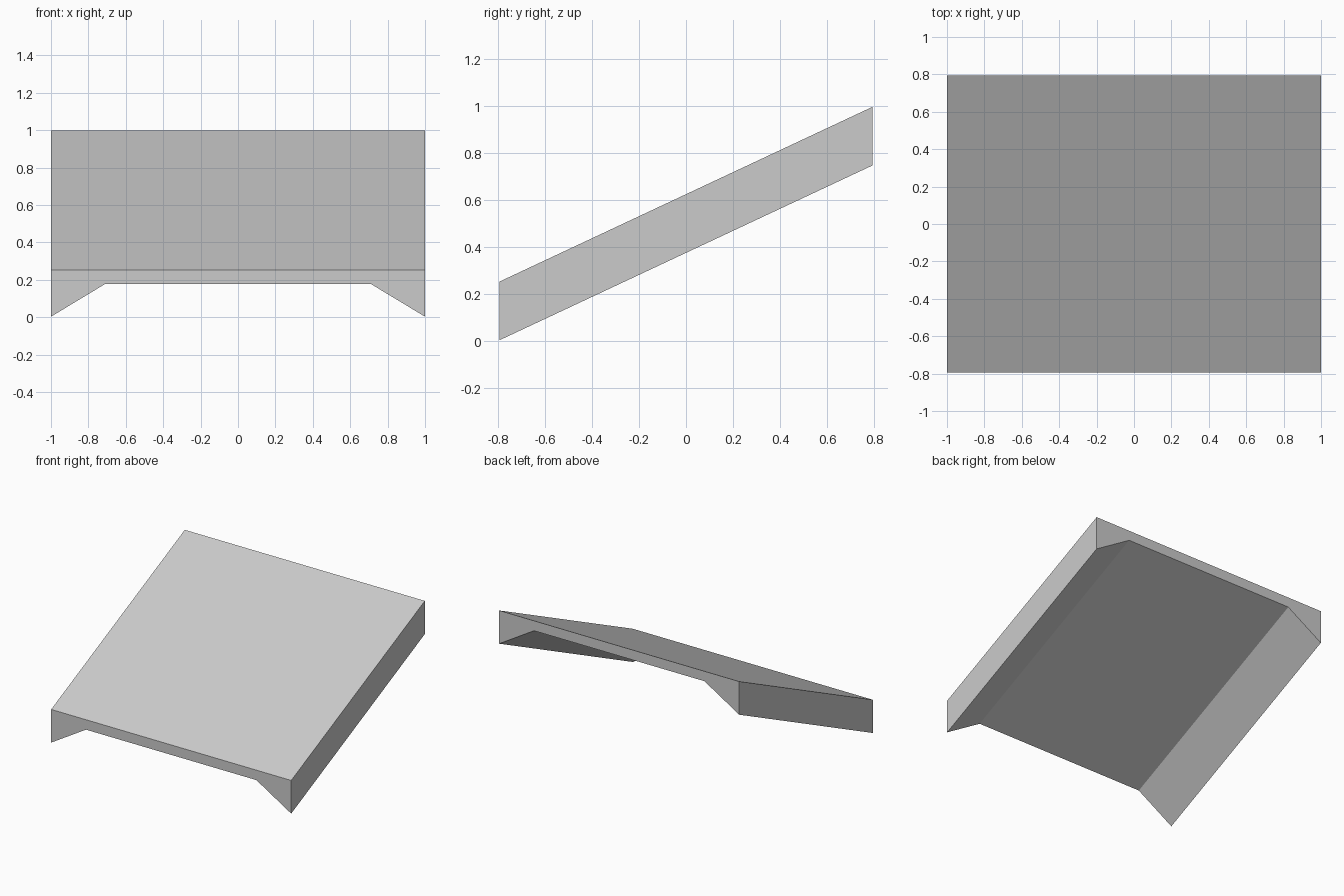
import bpy
import bmesh

cube = bpy.data.objects.get("Cube")
if cube:
    bpy.data.objects.remove(cube, do_unlink=True)

HALF_DEPTH = 0.795
RISE = 0.745

grey = bpy.data.materials.new("light_grey")
grey.use_nodes = True
colour = (0.6, 0.6, 0.6, 1)
grey.diffuse_color = colour
grey.node_tree.nodes["Principled BSDF"].inputs["Base Color"].default_value = colour

# Channel cross-section: flat top, short side flanges with sloped inner faces
half = [(1, 0.253), (1, 0.003), (0.71, 0.178)]
profile = half + [(-x, z) for x, z in reversed(half)]

# Sweep the section up the slope, keeping both ends vertical
bm = bmesh.new()
front = bm.faces.new([bm.verts.new((x, -HALF_DEPTH, z)) for x, z in profile])
swept = bmesh.ops.extrude_face_region(bm, geom=[front], use_keep_orig=True)
back = [v for v in swept["geom"] if isinstance(v, bmesh.types.BMVert)]
bmesh.ops.translate(bm, verts=back, vec=(0, 2 * HALF_DEPTH, RISE))
bmesh.ops.recalc_face_normals(bm, faces=bm.faces)

mesh = bpy.data.meshes.new("sloped_slab")
bm.to_mesh(mesh)
bm.free()
mesh.materials.append(grey)
slab = bpy.data.objects.new("sloped_slab", mesh)
bpy.context.collection.objects.link(slab)
